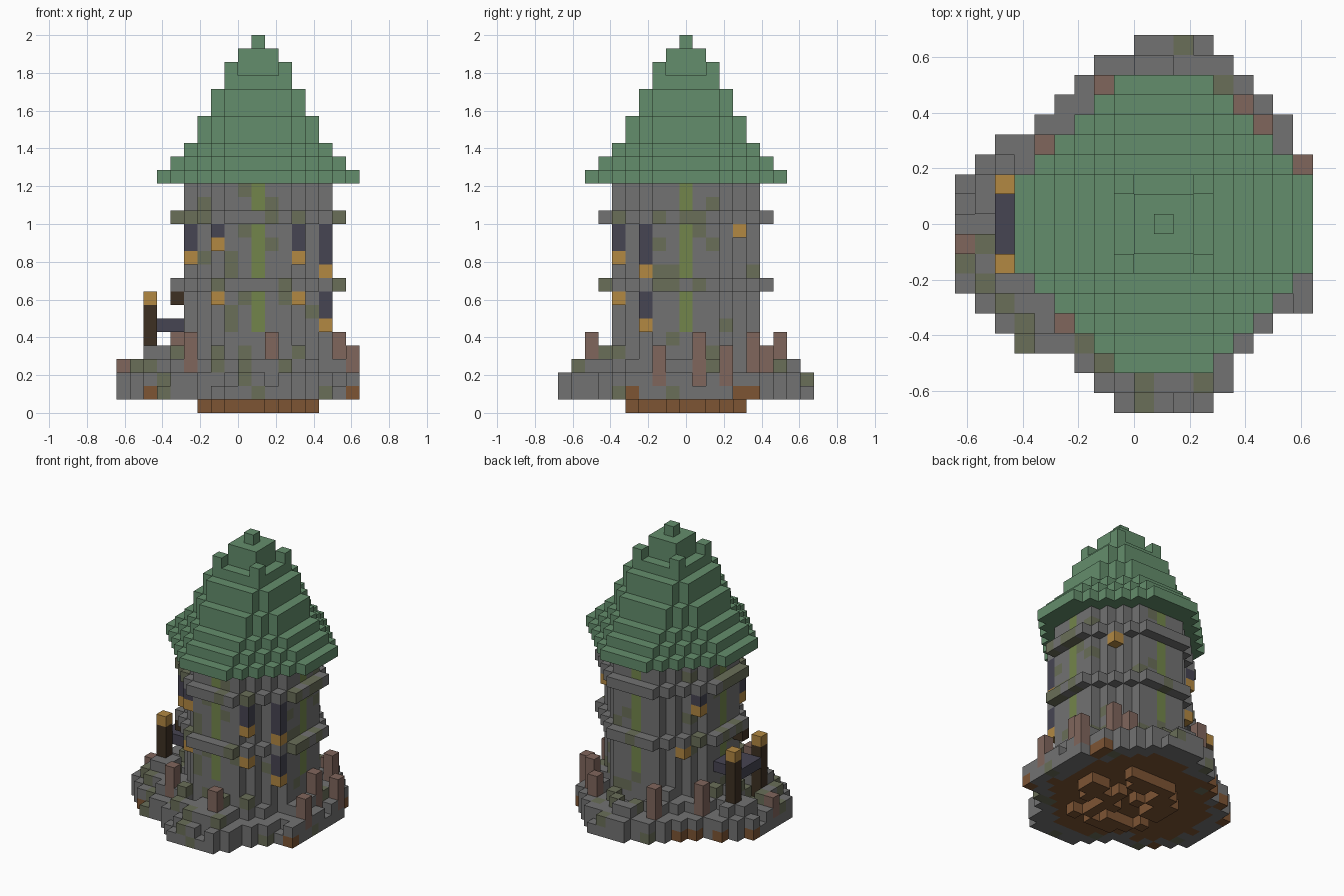
import bpy, bmesh, random

if "Cube" in bpy.data.objects:
    bpy.data.objects.remove(bpy.data.objects["Cube"], do_unlink=True)

rng = random.Random(7)
V = 2 / 28                      # block edge length
CX = 0.107                      # tower axis

COLORS = {
    "grey stone": (.17, .17, .17), "mossy stone": (.144, .156, .098),
    "vine green": (.171, .235, .07), "roof green": (.127, .27, .15),
    "lantern gold": (.445, .246, .055), "slate blue": (.061, .058, .084),
    "dark wood": (.048, .03, .016), "dirt brown": (.205, .089, .034),
    "red stone": (.216, .133, .107),
}
NAMES = list(COLORS)
MATS = []
for name, rgb in COLORS.items():
    m = bpy.data.materials.new(name)
    m.use_nodes = True
    m.diffuse_color = (*rgb, 1)
    bsdf = m.node_tree.nodes["Principled BSDF"]
    bsdf.inputs["Base Color"].default_value = (*rgb, 1)
    bsdf.inputs["Roughness"].default_value = .9
    MATS.append(m)

parts = {}                      # part name -> {cell: colour}
filled = set()


def put(part, cell, color):
    if cell not in filled:
        filled.add(cell)
        parts.setdefault(part, {})[cell] = color


def octagon(r):
    span = range(-r, r + 1)
    return [(x, y) for x in span for y in span if abs(x) + abs(y) <= r + 2]


def stone(moss=.13):
    return "mossy stone" if rng.random() < moss else "grey stone"


# Roof: stacked octagons, shrinking upwards
for k, r in enumerate((7, 6, 5, 4, 4, 3, 3, 2, 1, 1, 0), 17):
    for x, y in octagon(r):
        put("roof", (x, y, k), "roof green")
for x in (-2, 2):
    for y in (-2, 2):
        put("roof", (x, y, 25), "roof green")

# Ledges around the tower
for k in (9, 14):
    for x, y in octagon(6):
        put("ledge", (x, y, k), stone(.2))

# Tower shaft with a vine down each side
for k in range(1, 17):
    for x, y in octagon(5):
        vine = k > 5 and 5 in (abs(x), abs(y)) and 0 in (x, y)
        put("tower_wall", (x, y, k), "vine green" if vine else stone())

# Lanterns hanging below the ledges: x, y, lantern level, ledge level
for x, y, k, top in ((3, -5, 11, 14), (3, -5, 8, 9), (5, -3, 10, 14), (5, -3, 6, 9),
                     (-3, -5, 12, 14), (-3, -5, 8, 9), (-5, -3, 11, 14),
                     (-5, 3, 12, 14), (-4, 4, 8, 9), (4, 4, 13, 14)):
    put("lantern", (x, y, k), "lantern gold")
    for c in range(k + 1, top):
        put("lantern_hanger", (x, y, c), "slate blue")

# Porch slab and the torches on both sides of it
for x in (-8, -7, -6):
    for y in (-1, 0, 1):
        put("porch_slab", (x, y, 6), "slate blue")
for y in (-2, 2):
    for k in range(2, 8):
        put("torch_post", (-8, y, k), "dark wood")
    put("torch_flame", (-8, y, 8), "lantern gold")
put("beam_end", (-6, -2, 8), "dark wood")

# Ruined pillars: x, y, top level
for x, y, top in ((1, -7, 5), (6, 1, 5), (7, 3, 4), (7, -2, 4), (-3, 7, 5), (4, 6, 4),
                  (-6, 4, 5), (-5, -5, 5), (-10, -1, 3), (5, 5, 5)):
    for k in range(2, top + 1):
        put("broken_pillar", (x, y, k), "red stone")

# Base: rows from front to back, left and right limits
LEFT = (-2, -3, -4, -7, -8, -9, -10, -10, -10, -10, -10, -10, -9, -8, -6, -5, -4, -3, -1)
RIGHT = (2, 3, 3, 4, 5, 7, 7, 7, 7, 7, 7, 7, 7, 6, 6, 5, 4, 3, 2)
base = {(x, y) for y, (a, b) in enumerate(zip(LEFT, RIGHT), -9) for x in range(a, b + 1)}


def inset(x, y, n):
    return all(p in base for p in ((x + n, y), (x - n, y), (x, y + n), (x, y - n)))


for x, y in sorted(base):
    deep = inset(x, y, 2)
    dirt = deep or rng.random() < .12
    filled.discard((x, y, 1))
    parts["tower_wall"].pop((x, y, 1), None)
    put("base", (x, y, 1), "dirt brown" if dirt else stone())
    if inset(x, y, 1) or rng.random() < .75:
        put("base", (x, y, 2), stone())
    if inset(x, y, 1) and rng.random() < (.85 if deep else .45):
        put("rubble", (x, y, 3), stone(.25))
        if deep and rng.random() < .22:
            put("rubble", (x, y, 4), stone(.4))

# Clods of earth below the base
for x, y in octagon(4):
    if rng.random() < .4 or (abs(x) == 4 and y == 0) or (abs(y) == 4 and x == 0):
        put("earth_clod", (x, y, 0), "dirt brown")


# Mesh the blocks, leaving out faces hidden between neighbours
def build(name, cells):
    bm = bmesh.new()
    verts = {}

    def vert(p):
        if p not in verts:
            verts[p] = bm.verts.new((CX + (p[0] - .5) * V, (p[1] - .5) * V, p[2] * V))
        return verts[p]

    for cell, color in cells.items():
        for axis in range(3):
            for side in (0, 1):
                near = list(cell)
                near[axis] += 2 * side - 1
                if tuple(near) in filled:
                    continue
                u, w = (axis + 1) % 3, (axis + 2) % 3
                loop = []
                for du, dw in ((0, 0), (1, 0), (1, 1), (0, 1)):
                    p = list(cell)
                    p[axis] += side
                    p[u] += du
                    p[w] += dw
                    loop.append(vert(tuple(p)))
                face = bm.faces.new(loop if side else loop[::-1])
                face.material_index = NAMES.index(color)
    mesh = bpy.data.meshes.new(name)
    bm.to_mesh(mesh)
    bm.free()
    for m in MATS:
        mesh.materials.append(m)
    bpy.context.collection.objects.link(bpy.data.objects.new(name, mesh))


for name, cells in parts.items():
    build(name, cells)
